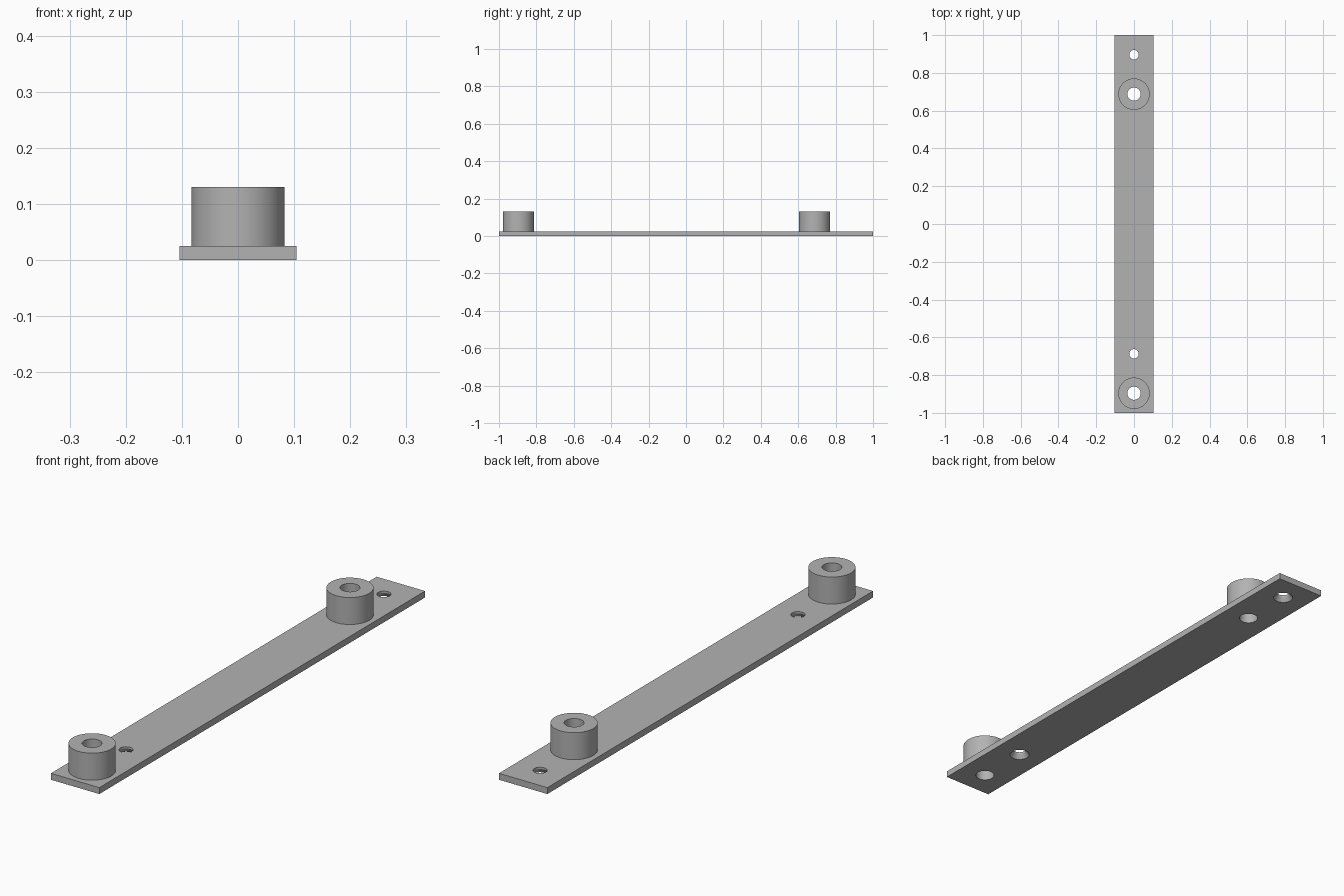
import bpy
import math

if "Cube" in bpy.data.objects:
    bpy.data.objects.remove(bpy.data.objects["Cube"], do_unlink=True)

LENGTH, WIDTH, THICK, TOP = 2.0, 0.208, 0.025, 0.13
BOSS_R, BORE_R = 0.083, 0.035
SCREW_R, SINK_R = 0.025, 0.037
BOSS_Y = (0.6875, -0.896)
SCREW_Y = (0.896, -0.6875)

grey = bpy.data.materials.new("light grey")
grey.use_nodes = True
grey.diffuse_color = (0.45, 0.45, 0.45, 1)
grey.node_tree.nodes["Principled BSDF"].inputs["Base Color"].default_value = (0.45, 0.45, 0.45, 1)


def cone(name, y, z0, z1, r0, r1):
    bpy.ops.mesh.primitive_cone_add(vertices=64, radius1=r0, radius2=r1, depth=z1 - z0,
                                    location=(0, y, (z0 + z1) / 2))
    ob = bpy.context.object
    ob.name = name
    ob.data.materials.append(grey)
    return ob


def combine(target, other, operation):
    mod = target.modifiers.new(other.name, "BOOLEAN")
    mod.operation = operation
    mod.solver = "EXACT"
    mod.object = other
    bpy.context.view_layer.objects.active = target
    bpy.ops.object.modifier_apply(modifier=mod.name)
    bpy.data.objects.remove(other, do_unlink=True)


# Flat strip
bpy.ops.mesh.primitive_cube_add(size=1, location=(0, 0, THICK / 2))
strip = bpy.context.object
strip.name = "mounting_strip"
strip.scale = (WIDTH, LENGTH, THICK)
bpy.ops.object.transform_apply(location=True, scale=True)
strip.data.materials.append(grey)

# Standoff bosses with through bores
for y in BOSS_Y:
    combine(strip, cone("standoff", y, THICK / 2, TOP, BOSS_R, BOSS_R), "UNION")
    combine(strip, cone("bore", y, -0.1, TOP + 0.1, BORE_R, BORE_R), "DIFFERENCE")

# Screw holes, countersunk from below
for y in SCREW_Y:
    combine(strip, cone("screw_hole", y, -0.1, 0.1, SCREW_R, SCREW_R), "DIFFERENCE")
    slope = (SINK_R - SCREW_R) / 0.018
    combine(strip, cone("countersink", y, -0.01, 0.018, SINK_R + 0.01 * slope, SCREW_R), "DIFFERENCE")

# Smooth round walls, sharp edges
bpy.ops.object.select_all(action="DESELECT")
strip.select_set(True)
bpy.context.view_layer.objects.active = strip
bpy.ops.object.shade_smooth_by_angle(angle=math.radians(25))
